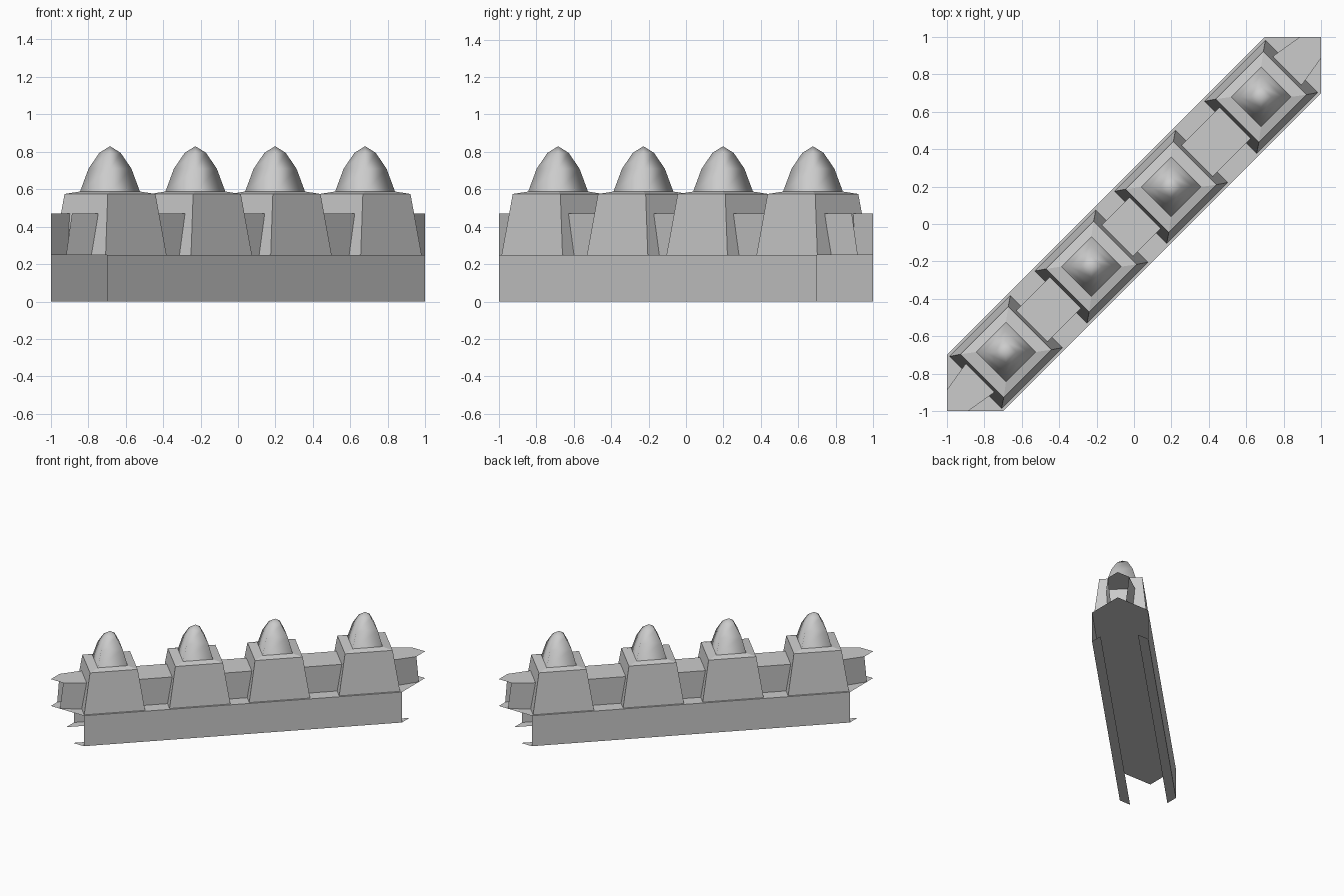
import bpy
import math

cube = bpy.data.objects.get("Cube")
if cube:
    bpy.data.objects.remove(cube, do_unlink=True)

# One plain stone colour
stone = bpy.data.materials.new("grey_stone")
stone.use_nodes = True
GREY = (0.6, 0.6, 0.6, 1.0)
stone.diffuse_color = GREY
stone.node_tree.nodes["Principled BSDF"].inputs["Base Color"].default_value = GREY

DIAGONAL = math.radians(45)   # the wall runs corner to corner
TIP = math.sqrt(2)            # distance from the middle to each pointed end
WALL_TOP = 0.25
PLATFORM = 0.588


def make(name, verts, faces, smooth=False):
    mesh = bpy.data.meshes.new(name)
    mesh.from_pydata(verts, [], faces)
    mesh.materials.append(stone)
    for poly in mesh.polygons:
        poly.use_smooth = smooth
    mesh.validate()
    obj = bpy.data.objects.new(name, mesh)
    obj.rotation_euler.z = DIAGONAL
    bpy.context.collection.objects.link(obj)
    return obj


def shell(name, paths):
    """Open-ended wall: loft one side, repeat it turned half round, cap the top."""
    verts, faces, rim = [], [], []
    n = len(paths[0])
    for sign in (1, -1):
        start = len(verts)
        for path in paths:
            verts += [(sign * u, sign * w, z) for u, w, z in path]
        for k in range(len(paths) - 1):
            for i in range(n - 1):
                a = start + k * n + i
                faces.append((a, a + 1, a + n + 1, a + n))
        # pointed end followed by the top edge of this side
        verts.append((sign * TIP, 0, paths[-1][0][2]))
        rim.append(len(verts) - 1)
        rim += range(start + (len(paths) - 1) * n, start + len(paths) * n)
    faces.append(tuple(rim))
    return make(name, verts, faces)


def side(half_path, z):
    """Side path symmetric about the middle of the wall."""
    return [(u, w, z) for u, w in half_path] + \
           [(-u, w, z) for u, w in reversed(half_path)]


def stack(name, cx, cy, rings, apex=None, smooth=False):
    """Loft of rectangles (half length, half width, height)."""
    verts, faces = [], []
    for a, b, z in rings:
        verts += [(cx + sx * a, cy + sy * b, z)
                  for sx, sy in ((1, 1), (-1, 1), (-1, -1), (1, -1))]
    for k in range(len(rings) - 1):
        for i in range(4):
            j = (i + 1) % 4
            faces.append((4 * k + i, 4 * k + j, 4 * k + 4 + j, 4 * k + 4 + i))
    if apex:
        verts.append((cx, cy, apex))
        last = len(verts) - 5
        faces += [(last + i, last + (i + 1) % 4, last + 4) for i in range(4)]
    else:
        faces.append(tuple(range(len(verts) - 4, len(verts))))
    return make(name, verts, faces, smooth)


# Hollow lower wall with a narrow lip turned in along its foot
outer, lip = 0.212, 0.141
shell("lower_wall", [
    side([(TIP - lip, lip)], 0),
    side([(TIP - outer, outer)], 0),
    side([(TIP - outer, outer)], WALL_TOP),
])

# Parapet running between the blocks, narrower at its foot and ends
shell("parapet", [
    side([(TIP - 0.058, 0.058), (1.17, 0.095), (0.95, 0.11)], WALL_TOP),
    side([(TIP - 0.08, 0.08), (1.17, 0.107), (0.95, 0.118)], 0.47),
])

# Four tapered blocks, each with a rounded four-sided spire
centres = [(-0.967, 0), (-0.322, 0), (0.28, 0), (0.96, 0)]
for n, (cx, cy) in enumerate(centres, 1):
    stack(f"block_{n}", cx, cy, [
        (0.23, 0.197, WALL_TOP),
        (0.18, 0.163, 0.575),
        (0.113, 0.113, PLATFORM),
    ])
    stack(f"spire_{n}", cx, cy, [
        (0.113, 0.113, PLATFORM),
        (0.081, 0.081, 0.71),
        (0.04, 0.04, 0.795),
    ], apex=0.83, smooth=True)
